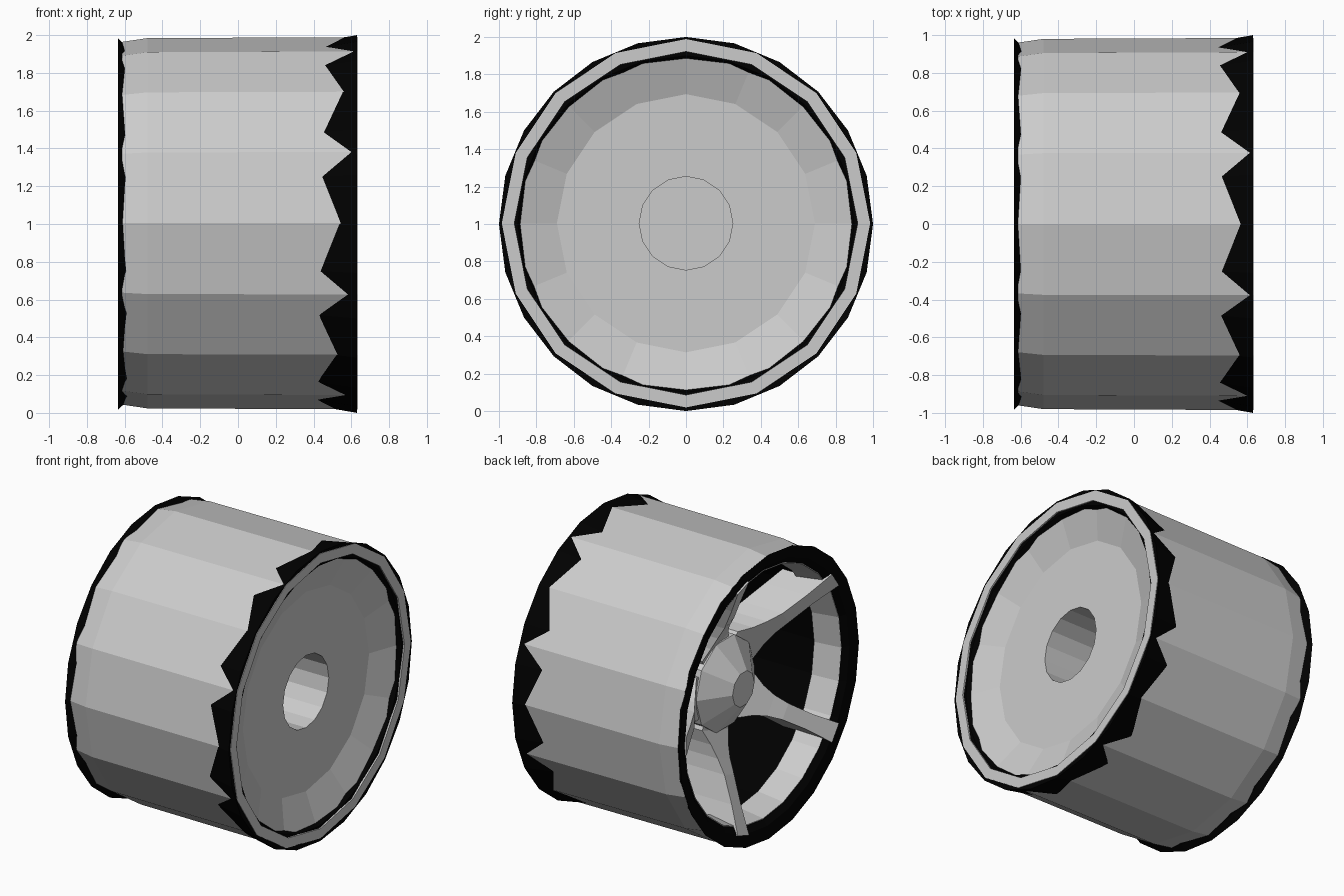
import bpy, bmesh
from math import cos, sin, pi, radians

if "Cube" in bpy.data.objects:
    bpy.data.objects.remove(bpy.data.objects["Cube"])

black = bpy.data.materials.new("black")
black.diffuse_color = (0, 0, 0, 1)
black.use_nodes = True
black.node_tree.nodes["Principled BSDF"].inputs["Base Color"].default_value = black.diffuse_color


def finish(bm, name, mat=None):
    bmesh.ops.recalc_face_normals(bm, faces=bm.faces)
    me = bpy.data.meshes.new(name)
    bm.to_mesh(me)
    bm.free()
    ob = bpy.data.objects.new(name, me)
    ob.location.z = 1.0
    bpy.context.collection.objects.link(ob)
    if mat:
        me.materials.append(mat)
    return ob


def skin(bm, rings, loop=False):
    """Bridge equal vertex rings; open skins get end caps."""
    m = len(rings[0])
    for a, b in zip(rings, rings[1:] + (rings[:1] if loop else [])):
        for i in range(m):
            j = (i + 1) % m
            bm.faces.new((a[i], a[j], b[j], b[i]))
    if not loop:
        bm.faces.new(rings[0])
        bm.faces.new(rings[-1])


def lathe(name, profile, sides, mat=None, loop=True, dz=0.0):
    """Spin (x, radius) points about the x axis."""
    bm = bmesh.new()
    steps = [2 * pi * i / sides for i in range(sides)]
    skin(bm, [[bm.verts.new((x, r * cos(a), r * sin(a) + dz)) for a in steps]
              for x, r in profile], loop)
    return finish(bm, name, mat)


# Outer grey barrel with the flat rim on the right end
lathe("barrel", [(-.615, .96), (-.48, .98), (.632, .985), (.632, .918),
                 (.58, .92), (-.57, .92)], 16, dz=.004)

# Black liner whose flared ends break through the barrel
lathe("black_liner", [(.63, 1.0), (.44, .967), (.34, .945), (-.57, .935),
                      (-.6, .95), (-.635, .983), (-.62, .90), (-.59, .862),
                      (-.45, .85), (.47, .85), (.47, .28), (.49, .28),
                      (.49, .84), (.62, .90)], 24, black)

# Grey band just inside the left opening
lathe("inner_band", [(-.59, .855), (-.40, .828), (-.40, .90), (-.57, .90)], 24)

# Dished plate on the right with a deep round bore
lathe("dish", [(-.15, .25), (.52, .25), (.52, .69), (.60, .912), (.57, .905),
               (.50, .69), (.50, .28), (-.2, .28)], 16, loop=False, dz=.004)

# Faceted hub in the left opening
lathe("hub", [(-.44, .12), (-.30, .32), (-.10, .32)], 10, loop=False)

# Five deep spokes: flared at the hub, sweeping outwards to the rim
# (radius, half width, outer x, inner x)
stations = [(.15, .12, -.28, -.10), (.30, .15, -.29, -.10), (.38, .10, -.34, -.10),
            (.46, .07, -.39, -.11), (.55, .055, -.45, -.14), (.72, .052, -.54, -.22),
            (.90, .065, -.635, -.32)]
for s in range(5):
    c, sn = cos(radians(72 * s)), sin(radians(72 * s))
    bm = bmesh.new()
    skin(bm, [[bm.verts.new((x, r * c - t * sn, r * sn + t * c))
               for x, t in ((xf, -w), (xf, w), (xb, w), (xb, -w))]
              for r, w, xf, xb in stations])
    finish(bm, f"spoke_{s + 1}")
